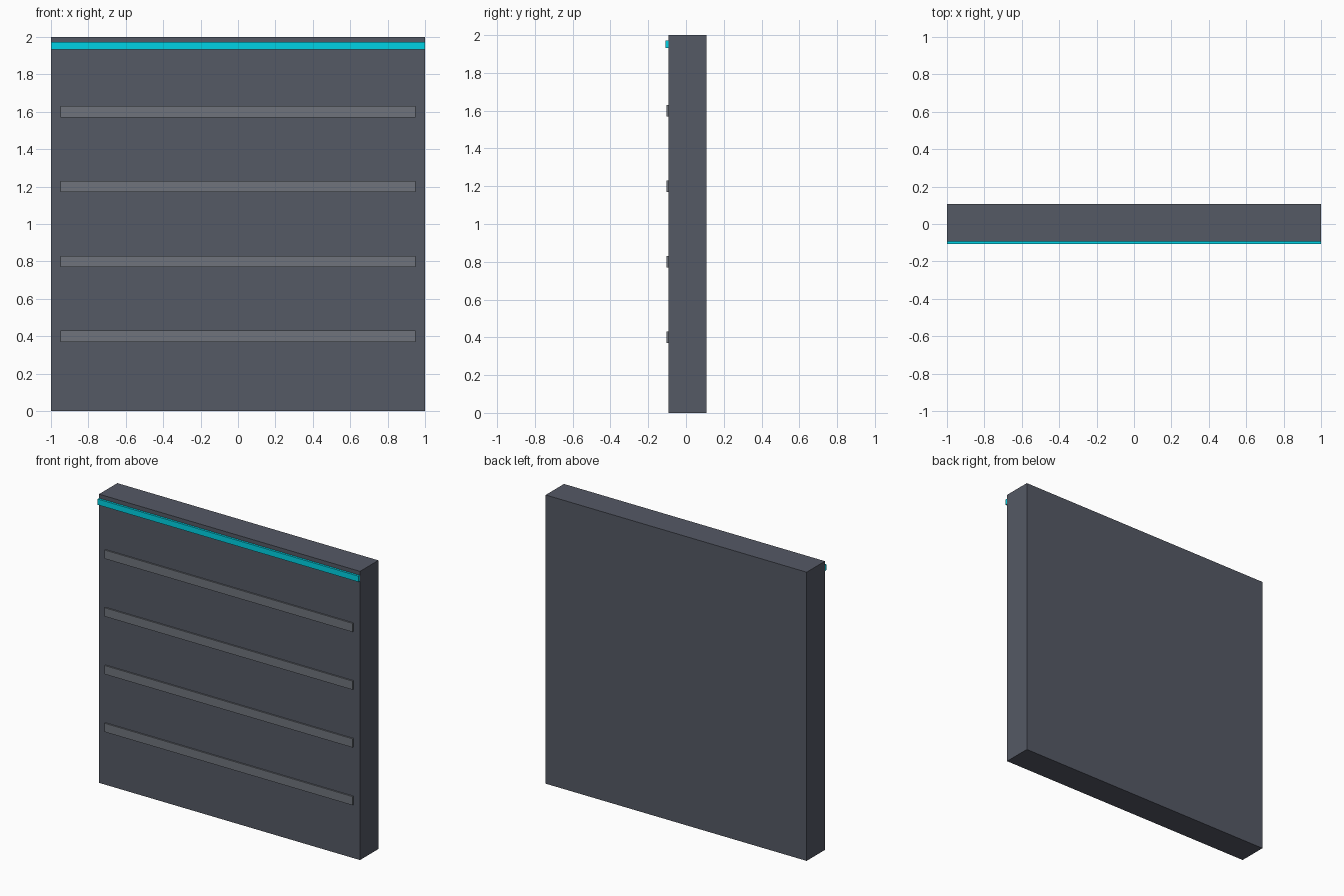
import bpy

if "Cube" in bpy.data.objects:
    bpy.data.objects.remove(bpy.data.objects["Cube"])

FRONT, BACK = -0.0925, 0.1075   # wall faces along y


def material(name, rgb):
    m = bpy.data.materials.new(name)
    m.diffuse_color = (*rgb, 1)
    m.use_nodes = True
    m.node_tree.nodes["Principled BSDF"].inputs["Base Color"].default_value = m.diffuse_color
    return m


def box(name, x, y, z, mat):
    """Axis-aligned box from (min, max) ranges."""
    r = (x, y, z)
    bpy.ops.mesh.primitive_cube_add(size=1, location=[(a + b) / 2 for a, b in r])
    ob = bpy.context.object
    ob.name = name
    ob.scale = [b - a for a, b in r]
    bpy.ops.object.transform_apply(location=False, rotation=False, scale=True)
    ob.data.materials.append(mat)
    return ob


wall_mat = material("dark_panel", (0.09, 0.10, 0.13))
rib_mat = material("rib_grey", (0.16, 0.175, 0.20))
glow_mat = material("cyan_strip", (0.0, 0.65, 0.78))

# Main wall slab
box("wall_panel", (-1, 1), (FRONT, BACK), (0, 2), wall_mat)

# Four shallow horizontal ribs on the front
for i in range(4):
    z = 0.4 * (i + 1)
    box(f"rib_{i + 1}", (-0.95, 0.95), (FRONT - 0.01, FRONT + 0.01),
        (z - 0.03, z + 0.03), rib_mat)

# Light strip near the top, flush with the wall ends
box("light_strip", (-1, 1), (FRONT - 0.015, FRONT), (1.932, 1.972), glow_mat)
